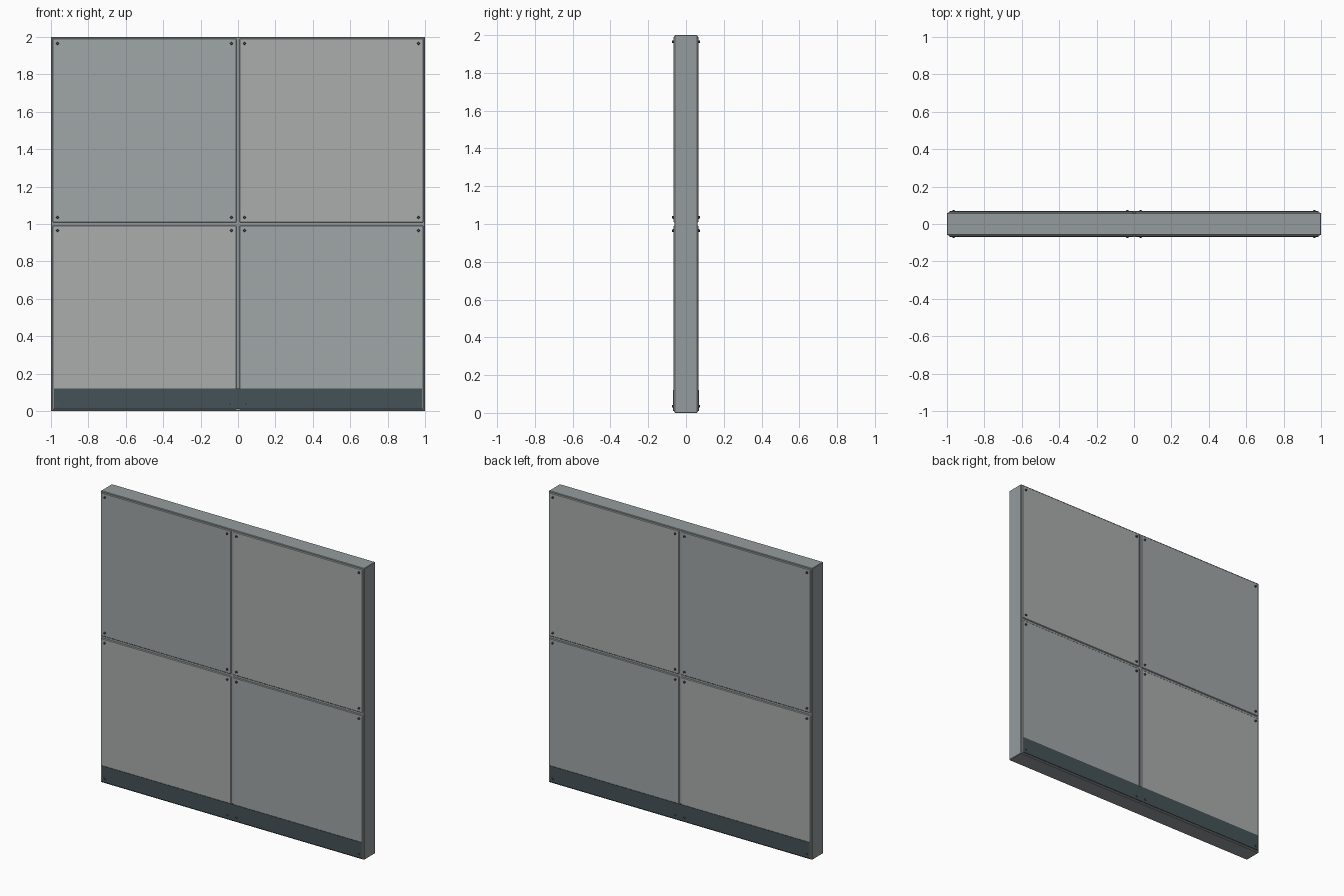
import bpy
from mathutils import Matrix
import bmesh

if "Cube" in bpy.data.objects:
    bpy.data.objects.remove(bpy.data.objects["Cube"])


def mat(name, rgb):
    m = bpy.data.materials.new(name)
    m.diffuse_color = (*rgb, 1)
    m.use_nodes = True
    m.node_tree.nodes["Principled BSDF"].inputs["Base Color"].default_value = m.diffuse_color
    return m


TONES = [mat("panel_light", (0.40, 0.42, 0.41)), mat("panel_blue", (0.35, 0.38, 0.39))]
FRAME = mat("frame_grey", (0.30, 0.33, 0.34))
DARK = mat("skirting_dark", (0.06, 0.085, 0.095))
METAL = mat("rivet_dark", (0.08, 0.09, 0.09))


def finish(name, bm, material):
    me = bpy.data.meshes.new(name)
    bm.to_mesh(me)
    bm.free()
    me.materials.append(material)
    ob = bpy.data.objects.new(name, me)
    bpy.context.collection.objects.link(ob)
    return ob


def box(name, lo, hi, material, bevel=0.0):
    bm = bmesh.new()
    size = [b - a for a, b in zip(lo, hi)]
    mid = [(a + b) / 2 for a, b in zip(lo, hi)]
    bmesh.ops.create_cube(bm, size=1, matrix=Matrix.Translation(mid) @ Matrix.Diagonal((*size, 1)))
    ob = finish(name, bm, material)
    if bevel:
        mod = ob.modifiers.new("bevel", 'BEVEL')
        mod.width = bevel
        mod.segments = 1
    return ob


# Wall core, visible in the seams and around the rim
box("wall_core", (-1, -0.06, 0), (1, 0.06, 2), FRAME, 0.003)

HALF = 0.4925
for side, face in ((-1, "front"), (1, "back")):
    y0, y1 = sorted((side * 0.055, side * 0.066))
    rivets = bmesh.new()
    for ix in (-1, 1):
        for iz in (-1, 1):
            # Cladding panel
            cx, cz = ix * 0.5, 1 + iz * 0.5
            label = f"{face}_panel_{'upper' if iz > 0 else 'lower'}_{'right' if ix > 0 else 'left'}"
            box(label, (cx - HALF, y0, cz - HALF), (cx + HALF, y1, cz + HALF),
                TONES[0 if ix == iz else 1], 0.004)
            # Corner rivets
            for dx in (-0.465, 0.465):
                for dz in (-0.465, 0.465):
                    m = Matrix.Translation((cx + dx, side * 0.069, cz + dz)) @ Matrix.Rotation(side * -1.5707963, 4, 'X')
                    bmesh.ops.create_cone(rivets, cap_ends=True, segments=8, radius1=0.008,
                                          radius2=0.006, depth=0.012, matrix=m)
    finish(f"{face}_rivets", rivets, METAL)
    # Skirting strip
    y0, y1 = sorted((side * 0.06, side * 0.069))
    box(f"{face}_skirting", (-0.985, y0, 0.01), (0.985, y1, 0.12), DARK)
